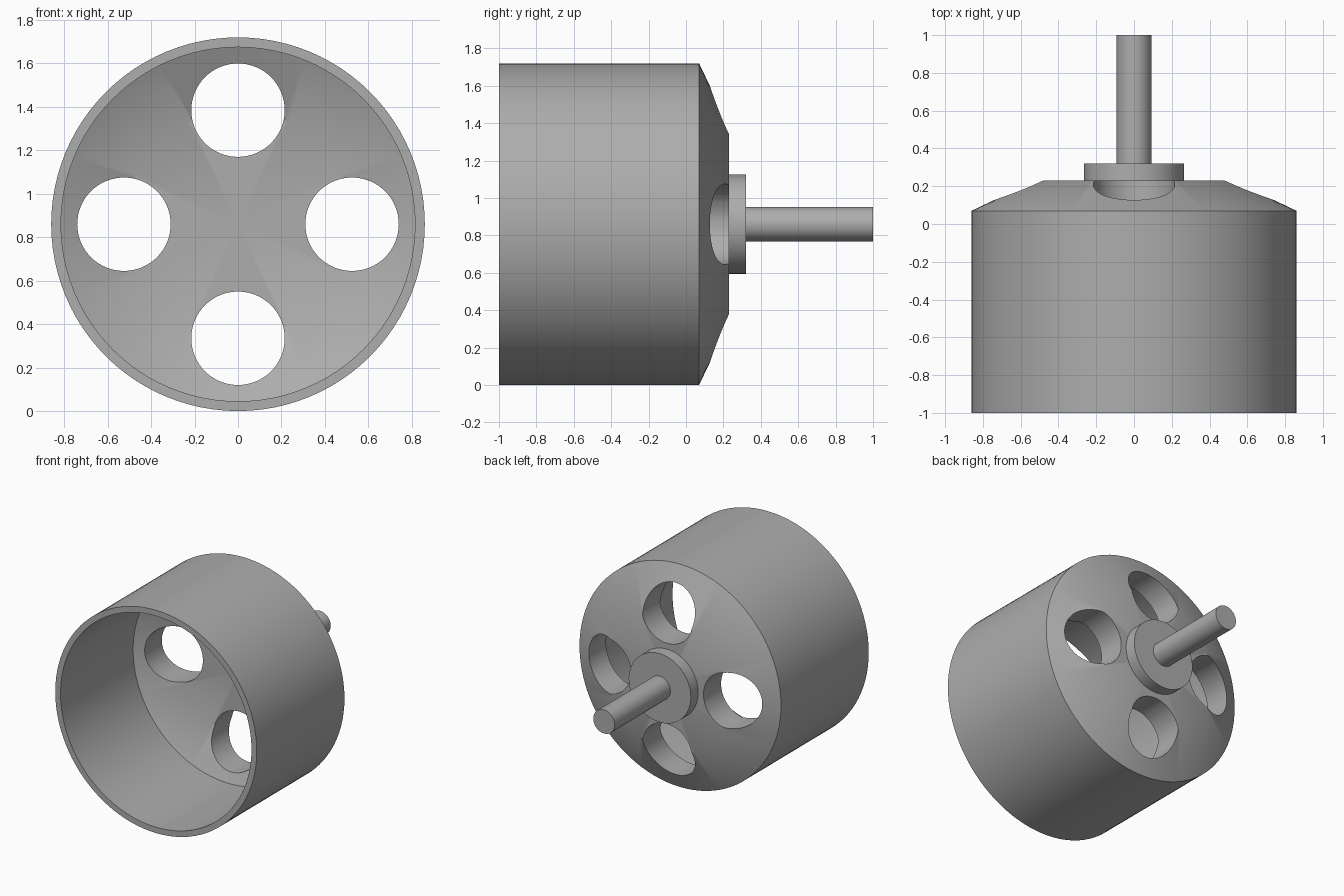
import bpy, bmesh, math
from mathutils import Matrix, Vector

cube = bpy.data.objects.get("Cube")
if cube:
    bpy.data.objects.remove(cube, do_unlink=True)

AXIS_Z = 0.86
SEGMENTS = 96

metal = bpy.data.materials.new("grey metal")
metal.use_nodes = True
grey = (0.42, 0.42, 0.42, 1)
metal.diffuse_color = grey
metal.node_tree.nodes["Principled BSDF"].inputs["Base Color"].default_value = grey


def lathe(name, profile, centre=(0, AXIS_Z), segments=SEGMENTS):
    """Spin (radius, y) points around an axis parallel to y through centre (x, z)."""
    bm = bmesh.new()
    verts = [bm.verts.new((r, y, 0)) for r, y in profile]
    edges = [bm.edges.new(pair) for pair in zip(verts, verts[1:])]
    bmesh.ops.spin(bm, geom=verts + edges, cent=(0, 0, 0), axis=(0, 1, 0),
                   angle=math.tau, steps=segments, use_duplicate=False)
    bmesh.ops.remove_doubles(bm, verts=bm.verts, dist=1e-4)
    bmesh.ops.recalc_face_normals(bm, faces=bm.faces)
    bmesh.ops.translate(bm, verts=bm.verts, vec=(centre[0], 0, centre[1]))
    mesh = bpy.data.meshes.new(name)
    bm.to_mesh(mesh)
    bm.free()
    mesh.materials.append(metal)
    obj = bpy.data.objects.new(name, mesh)
    bpy.context.collection.objects.link(obj)
    return obj


def rod(name, radius, y0, y1, **options):
    return lathe(name, [(0, y0), (radius, y0), (radius, y1), (0, y1)], **options)


def activate(obj):
    bpy.ops.object.select_all(action='DESELECT')
    obj.select_set(True)
    bpy.context.view_layer.objects.active = obj


# Hollow bell with a thick, chamfered back wall
housing = lathe("housing", [(0, 0.23), (0.525, 0.23), (0.86, 0.07), (0.86, -1),
                            (0.815, -1), (0.815, -0.115), (0.525, 0.015), (0, 0.015)])

# Four round holes through the back wall
for i in range(4):
    offset = Matrix.Rotation(i * math.pi / 2, 3, 'Y') @ Vector((0.525, 0, 0))
    cutter = rod("hole_cutter", 0.215, -0.5, 0.5,
                 centre=(offset.x, AXIS_Z + offset.z), segments=64)
    cutter.hide_render = True
    activate(housing)
    cut = housing.modifiers.new("hole", 'BOOLEAN')
    cut.operation = 'DIFFERENCE'
    cut.solver = 'EXACT'
    cut.object = cutter
    bpy.ops.object.modifier_apply(modifier=cut.name)
    bpy.data.objects.remove(cutter, do_unlink=True)

# Hub disc and shaft on the back
hub = rod("hub", 0.265, 0.23, 0.32)
shaft = rod("shaft", 0.0915, 0.32, 1, segments=48)

for part in (housing, hub, shaft):
    activate(part)
    bpy.ops.object.shade_smooth_by_angle(angle=math.radians(30))
